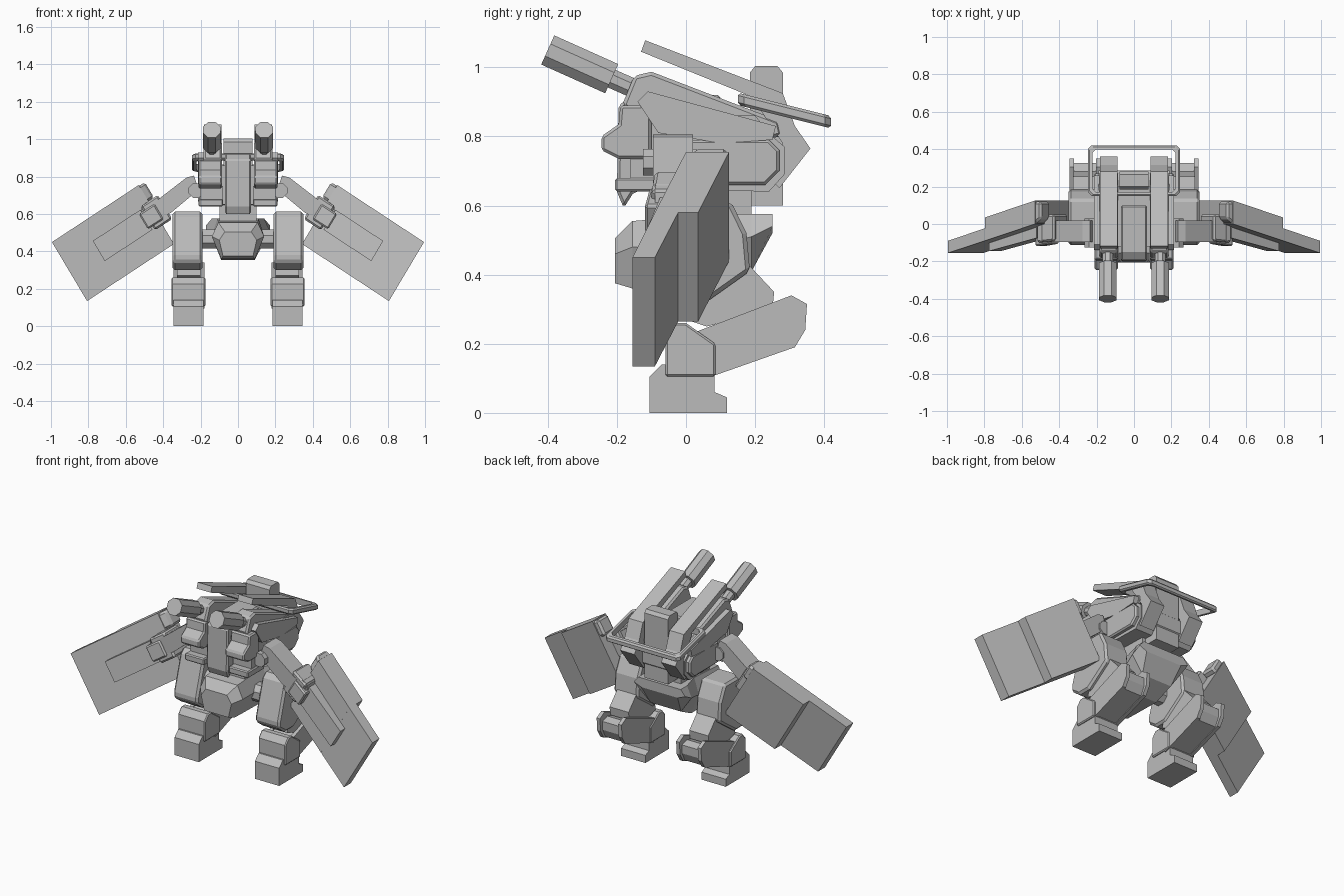
import bpy, bmesh, math
from mathutils import Vector

grey = bpy.data.materials.new("plain_grey")
grey.diffuse_color = (0.5, 0.5, 0.5, 1)


def make(name, verts, faces, mirror=False, bevel=0.0):
    mesh = bpy.data.meshes.new(name)
    mesh.from_pydata(verts, [], faces)
    mesh.materials.append(grey)
    ob = bpy.data.objects.new(name, mesh)
    bpy.context.collection.objects.link(ob)
    bm = bmesh.new()
    bm.from_mesh(mesh)
    bmesh.ops.recalc_face_normals(bm, faces=bm.faces)
    bm.to_mesh(mesh)
    bm.free()
    if bevel:
        m = ob.modifiers.new("chamfer", 'BEVEL')
        m.width, m.segments, m.limit_method = bevel, 1, 'ANGLE'
        m.angle_limit = math.radians(50)
    if mirror:
        ob.modifiers.new("mirror", 'MIRROR').use_mirror_merge = False
    return ob


def loft(name, rings, mirror=False, bevel=0.0, closed=False):
    """Skin equal-length rings; cap both ends, or join them when closed."""
    n, count = len(rings[0]), len(rings)
    verts = [p for r in rings for p in r]
    faces = [] if closed else [tuple(range(n)), tuple(range(len(verts) - n, len(verts)))]
    for k in range(count if closed else count - 1):
        a, b = k * n, (k + 1) % count * n
        for i in range(n):
            j = (i + 1) % n
            faces.append((a + i, a + j, b + j, b + i))
    return make(name, verts, faces, mirror, bevel)


def prism(name, x0, x1, profile, mirror=True, bevel=0.0):
    """Extrude a (y, z) profile along x."""
    return loft(name, [[(x, y, z) for y, z in profile] for x in (x0, x1)], mirror, bevel)


def box(name, x, y, z, mirror=True, bevel=0.0):
    return prism(name, x[0], x[1], [(y[0], z[0]), (y[1], z[0]), (y[1], z[1]), (y[0], z[1])], mirror, bevel)


def rod(name, a, b, r, sides=8, mirror=True):
    a, b = Vector(a), Vector(b)
    q = (b - a).to_track_quat('Z', 'Y')
    ring = [q @ Vector((r * math.cos(t), r * math.sin(t), 0))
            for t in [(i + 0.5) * math.tau / sides for i in range(sides)]]
    return loft(name, [[tuple(c + p) for p in ring] for c in (a, b)], mirror)


# Legs: feet, ankles, rear-jointed calves and thighs
prism("foot", 0.185, 0.345, [(-0.105, 0), (0.118, 0), (0.118, 0.045), (0.083, 0.06),
                             (0.083, 0.14), (-0.07, 0.14), (-0.105, 0.105)])
prism("ankle", 0.175, 0.355, [(-0.06, 0.105), (0.085, 0.105), (0.085, 0.2),
                              (0.0, 0.26), (-0.03, 0.26), (-0.06, 0.225)], bevel=0.006)
calf = [(0.045, 0.095), (0.315, 0.19), (0.345, 0.24), (0.35, 0.315), (0.305, 0.34), (0.03, 0.235)]
prism("calf", 0.195, 0.33, [(0.045, 0.1), (0.30, 0.19), (0.325, 0.24), (0.325, 0.29), (0.28, 0.305), (0.03, 0.23)])
for x in (0.18, 0.322):
    prism("calf_side_plate", x, x + 0.022, calf)
prism("knee_link", 0.2, 0.325, [(0.02, 0.4), (0.0, 0.27), (0.06, 0.25), (0.25, 0.3),
                                (0.255, 0.35), (0.18, 0.43)])
prism("thigh", 0.19, 0.35, [(-0.112, 0.345), (-0.112, 0.38), (-0.05, 0.585), (-0.02, 0.612), (0.13, 0.612),
                            (0.175, 0.52), (0.185, 0.41), (0.03, 0.3), (-0.05, 0.3)], bevel=0.012)
rod("hip_axle", (-0.21, 0, 0.465), (0.21, 0, 0.465), 0.055, mirror=False)

# Pelvis: cross-sections along y
def section(y, w_top, w_mid, w_bot, z_top, z_mid, z_bot):
    return [(-w_bot, y, z_bot), (w_bot, y, z_bot), (w_mid, y, z_mid),
            (w_top, y, z_top), (-w_top, y, z_top), (-w_mid, y, z_mid)]


loft("pelvis", [section(-0.205, 0.07, 0.1, 0.08, 0.505, 0.46, 0.375),
                section(-0.155, 0.105, 0.14, 0.09, 0.555, 0.48, 0.36),
                section(0.08, 0.11, 0.14, 0.09, 0.575, 0.48, 0.355),
                section(0.19, 0.14, 0.17, 0.10, 0.575, 0.51, 0.41),
                section(0.25, 0.14, 0.17, 0.12, 0.575, 0.54, 0.52)])
box("waist", (-0.1, 0.1), (-0.08, 0.19), (0.53, 0.7), mirror=False)

# Torso
prism("torso", -0.19, 0.19, [(-0.12, 0.65), (0.24, 0.64), (0.285, 0.69), (0.285, 0.77),
                             (0.25, 0.8), (0.2, 0.86), (-0.12, 0.86)], mirror=False)
prism("torso_side", 0.18, 0.215, [(0.0, 0.66), (0.23, 0.66), (0.27, 0.7), (0.27, 0.76),
                                  (0.24, 0.79), (0.0, 0.79)], bevel=0.008)
prism("chest_spine", -0.07, 0.07, [(-0.2, 0.64), (-0.195, 0.89), (-0.15, 0.92), (0.1, 0.92),
                                   (0.1, 0.64), (-0.15, 0.64), (-0.18, 0.593)], mirror=False, bevel=0.008)
prism("chest_block", 0.085, 0.21, [(-0.1, 0.735), (-0.195, 0.735), (-0.245, 0.76), (-0.245, 0.8),
                                   (-0.195, 0.835), (-0.19, 0.89), (-0.1, 0.89)], bevel=0.008)
box("belly_block", (0.08, 0.21), (-0.205, -0.05), (0.64, 0.68), bevel=0.006)
box("belly_panel", (0.08, 0.2), (-0.16, -0.05), (0.67, 0.75))
prism("backpack", -0.078, 0.078, [(0.185, 0.6), (0.28, 0.6), (0.28, 0.985), (0.265, 1.003),
                                  (0.2, 1.003), (0.185, 0.985)], mirror=False)

# Shoulder cannons
prism("cannon_body", 0.085, 0.185, [(-0.185, 0.89), (-0.15, 0.975), (-0.1, 0.987), (0.27, 0.845),
                                    (0.28, 0.80), (0.12, 0.78), (-0.1, 0.82)], bevel=0.01)
prism("cannon_side", 0.185, 0.215, [(-0.14, 0.9), (-0.11, 0.93), (0.26, 0.83), (0.25, 0.79),
                                    (0.1, 0.78), (-0.08, 0.81)])
rod("barrel_neck", (0.14, -0.24, 0.978), (0.14, -0.12, 0.925), 0.03)
rod("barrel", (0.14, -0.4, 1.05), (0.14, -0.215, 0.967), 0.05)
prism("top_rail", 0.088, 0.182, [(-0.13, 1.045), (-0.118, 1.078), (0.28, 0.925), (0.3, 0.87)])
prism("rear_flap", 0.088, 0.182, [(0.2, 0.90), (0.28, 0.925), (0.315, 0.83), (0.36, 0.765),
                                  (0.27, 0.65), (0.24, 0.68), (0.28, 0.78)])

# Tilted rail frame around the back, with cut corners
def frame_ring(inset, dz):
    x, y0, y1, c = 0.245 - inset, 0.15 + inset, 0.42 - inset, 0.018
    half = [(x - c, y0), (x, y0 + c), (x, y1 - c), (x - c, y1)]
    loop = half + [(-px, py) for px, py in reversed(half)]
    return [(px, py, 0.946 - 0.25 * py + dz) for px, py in loop]


loft("rear_frame", [frame_ring(0, -0.01), frame_ring(0, 0.01), frame_ring(0.008, 0.018),
                    frame_ring(0.022, 0.018), frame_ring(0.022, -0.018), frame_ring(0.008, -0.018)],
     closed=True)

# Arms: pieces share a frame of u (outward and down), v (outward and up) and y
U, V = Vector((0.836, 0, -0.549)), Vector((0.512, 0, 0.859))
ORIGIN = Vector((0.53, 0, 0.755))


def slab(name, profile, v0, v1, bevel=0.0):
    """Extrude a (u, y) profile along v."""
    return loft(name, [[tuple(ORIGIN + U * u + V * v + Vector((0, y, 0))) for u, y in profile]
                       for v in (v0, v1)], True, bevel)


slab("shield_outer", [(0.31, -0.087), (0.556, -0.155), (0.556, -0.09), (0.31, -0.02)], -0.367, 0)
slab("shield_inner", [(0.0, 0.0), (0.32, -0.09), (0.32, 0.035), (0.0, 0.125)], -0.367, 0)
slab("shield_cap", [(-0.035, 0.03), (0.01, -0.003), (0.01, 0.12), (-0.035, 0.12)], -0.1, -0.005, 0.012)
slab("shield_panel", [(0.06, -0.075), (0.365, -0.145), (0.365, -0.09), (0.06, 0.0)], -0.24, -0.115)
slab("forearm", [(-0.02, -0.105), (0.08, -0.12), (0.08, 0.02), (-0.02, 0.02)], -0.225, -0.13, 0.008)
slab("wrist", [(-0.06, -0.09), (0.05, -0.1), (0.05, 0.05), (-0.06, 0.05)], -0.25, -0.1, 0.01)

# Upper arm and shoulder joint
arm = [(0.21, 0.73), (0.235, 0.805), (0.275, 0.795), (0.515, 0.61), (0.43, 0.575), (0.36, 0.605)]
loft("upper_arm", [[(x, y, z) for x, z in arm] for y in (-0.095, 0.02)], True)
rod("shoulder_hub", (0.225, -0.125, 0.725), (0.225, 0.03, 0.725), 0.042)
rod("elbow_hub", (0.475, -0.09, 0.62), (0.475, 0.03, 0.62), 0.045)
